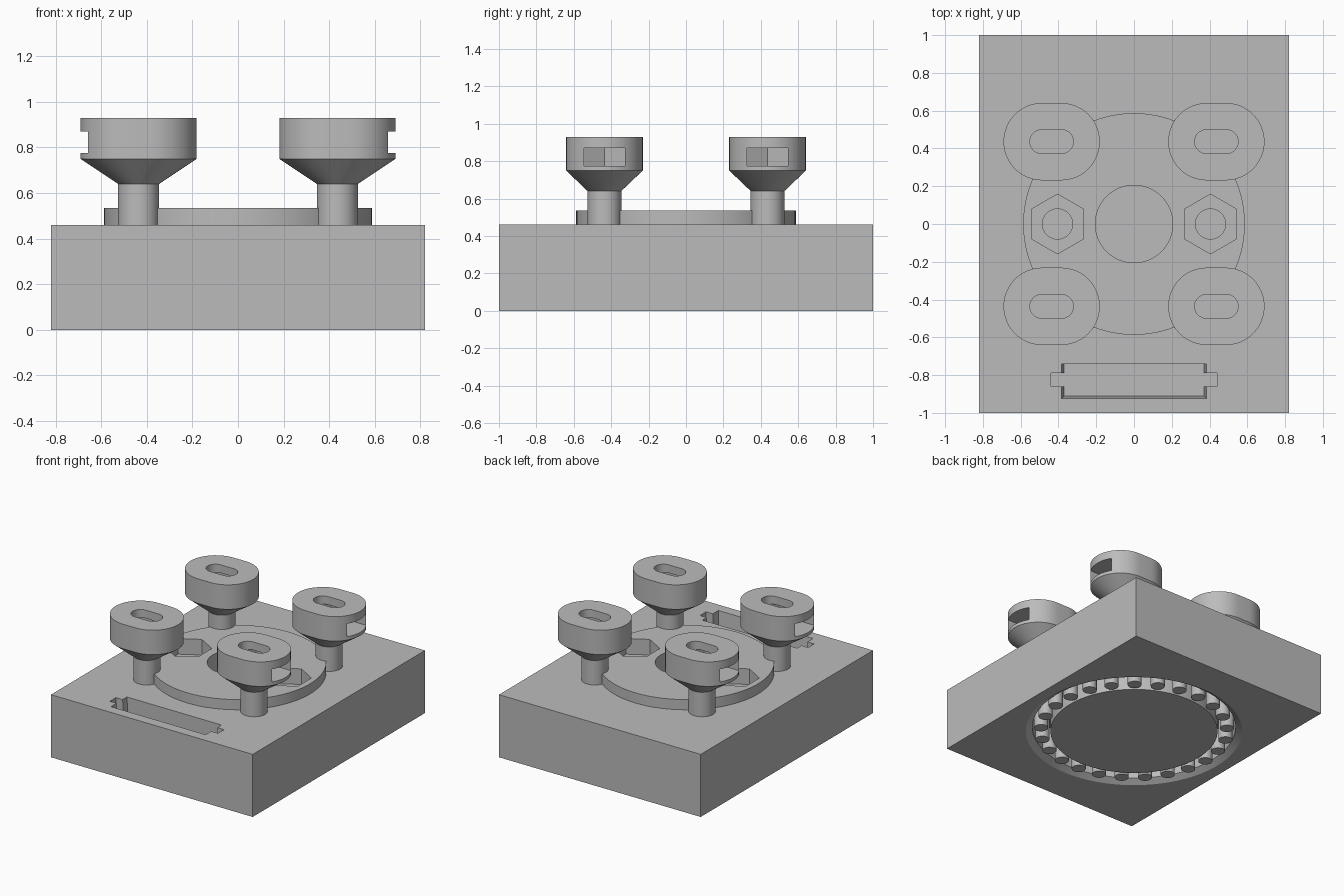
import bpy, bmesh
from math import sin, cos, pi, radians

if "Cube" in bpy.data.objects:
    bpy.data.objects.remove(bpy.data.objects["Cube"], do_unlink=True)

grey = bpy.data.materials.new("plain grey")
grey.use_nodes = True
COLOUR = (0.5, 0.5, 0.5, 1)
grey.diffuse_color = COLOUR
grey.node_tree.nodes["Principled BSDF"].inputs["Base Color"].default_value = COLOUR


# Outlines
def circle(r, n=96, turn=0.0, cx=0.0, cy=0.0):
    return [(cx + r * cos(turn + 2 * pi * i / n), cy + r * sin(turn + 2 * pi * i / n))
            for i in range(n)]


def rect(x0, x1, y0, y1):
    return [(x0, y0), (x1, y0), (x1, y1), (x0, y1)]


def stadium(half, r, cx, cy, n=24):
    pts = []
    for side in (1, -1):
        for i in range(n + 1):
            a = pi * i / n - pi / 2
            pts.append((cx + side * (half + r * cos(a)), cy + side * r * sin(a)))
    return pts


def loft(name, *levels):
    """Closed solid through (outline, height) levels."""
    bm = bmesh.new()
    rings = [[bm.verts.new((x, y, z)) for x, y in pts] for pts, z in levels]
    n = len(rings[0])
    for low, high in zip(rings, rings[1:]):
        for i in range(n):
            j = (i + 1) % n
            bm.faces.new((low[i], low[j], high[j], high[i]))
    bm.faces.new(rings[0][::-1])
    bm.faces.new(rings[-1])
    bmesh.ops.remove_doubles(bm, verts=bm.verts, dist=1e-5)
    bmesh.ops.recalc_face_normals(bm, faces=bm.faces)
    mesh = bpy.data.meshes.new(name)
    bm.to_mesh(mesh)
    bm.free()
    mesh.materials.append(grey)
    obj = bpy.data.objects.new(name, mesh)
    bpy.context.collection.objects.link(obj)
    return obj


def activate(obj):
    bpy.ops.object.select_all(action="DESELECT")
    obj.select_set(True)
    bpy.context.view_layer.objects.active = obj


def combine(obj, tool, operation="DIFFERENCE"):
    tool.hide_render = True
    activate(obj)
    mod = obj.modifiers.new("combine", "BOOLEAN")
    mod.operation, mod.solver, mod.object = operation, "EXACT", tool
    bpy.ops.object.modifier_apply(modifier=mod.name)
    bpy.data.objects.remove(tool, do_unlink=True)


def smooth(obj):
    activate(obj)
    bpy.ops.object.shade_smooth_by_angle(angle=radians(25))


TOP, DISC_TOP = 0.46, 0.535

# Base block with raised disc
base = loft("base", (rect(-0.82, 0.82, -1, 1), 0), (rect(-0.82, 0.82, -1, 1), TOP))
combine(base, loft("disc", (circle(0.587), 0.3), (circle(0.587), DISC_TOP)), "UNION")

# Centre bore, nut pockets and bolt holes
combine(base, loft("bore", (circle(0.205), 0.25), (circle(0.205), 0.7)))
for x in (-0.405, 0.405):
    nut = circle(0.158, 6, pi / 6, x)
    hole = circle(0.08, 32, 0, x)
    combine(base, loft("nut_pocket", (nut, 0.42), (nut, 0.7)))
    combine(base, loft("bolt_hole", (hole, 0.22), (hole, 0.5)))

# Front slot with side notches
combine(base, loft("slot", (rect(-0.37, 0.37, -0.91, -0.74), 0.22),
                   (rect(-0.385, 0.385, -0.925, -0.74), TOP),
                   (rect(-0.385, 0.385, -0.925, -0.74), 0.6)))
notch = rect(-0.44, 0.44, -0.86, -0.79)
combine(base, loft("notch", (notch, 0.22), (notch, 0.6)))

# Bearing pit in the underside, with a chamfered rim
combine(base, loft("pit", (circle(0.735), -0.1), (circle(0.735), 0),
                   (circle(0.69), 0.03), (circle(0.69), 0.15)))
smooth(base)

# Bearing drum and rollers
smooth(loft("bearing_drum", (circle(0.568), 0), (circle(0.568), 0.17)))
COUNT = 25
for i in range(COUNT):
    a = pi + 2 * pi * i / COUNT
    ring = circle(0.048, 24, a, 0.633 * cos(a), 0.633 * sin(a))
    smooth(loft("roller", (ring, 0), (ring, 0.17)))

# Four pedestals, each with a top slot and an outward nut trap
for sx in (-1, 1):
    for sy in (-1, 1):
        cx, cy = sx * 0.436, sy * 0.436
        neck, head = stadium(0, 0.09, cx, cy), stadium(0.05, 0.205, cx, cy)
        post = loft("pedestal", (neck, 0.4), (neck, 0.64), (head, 0.75), (head, 0.93))
        opening = stadium(0.052, 0.063, cx, cy)
        combine(post, loft("top_slot", (opening, 0.8), (opening, 1)))
        trap = [(cx + sx * x, cy + y) for x, y in
                ((-0.127, 0), (-0.063, -0.11), (0.3, -0.11), (0.3, 0.11), (-0.063, 0.11))]
        combine(post, loft("nut_trap", (trap, 0.775), (trap, 0.87)))
        smooth(post)
